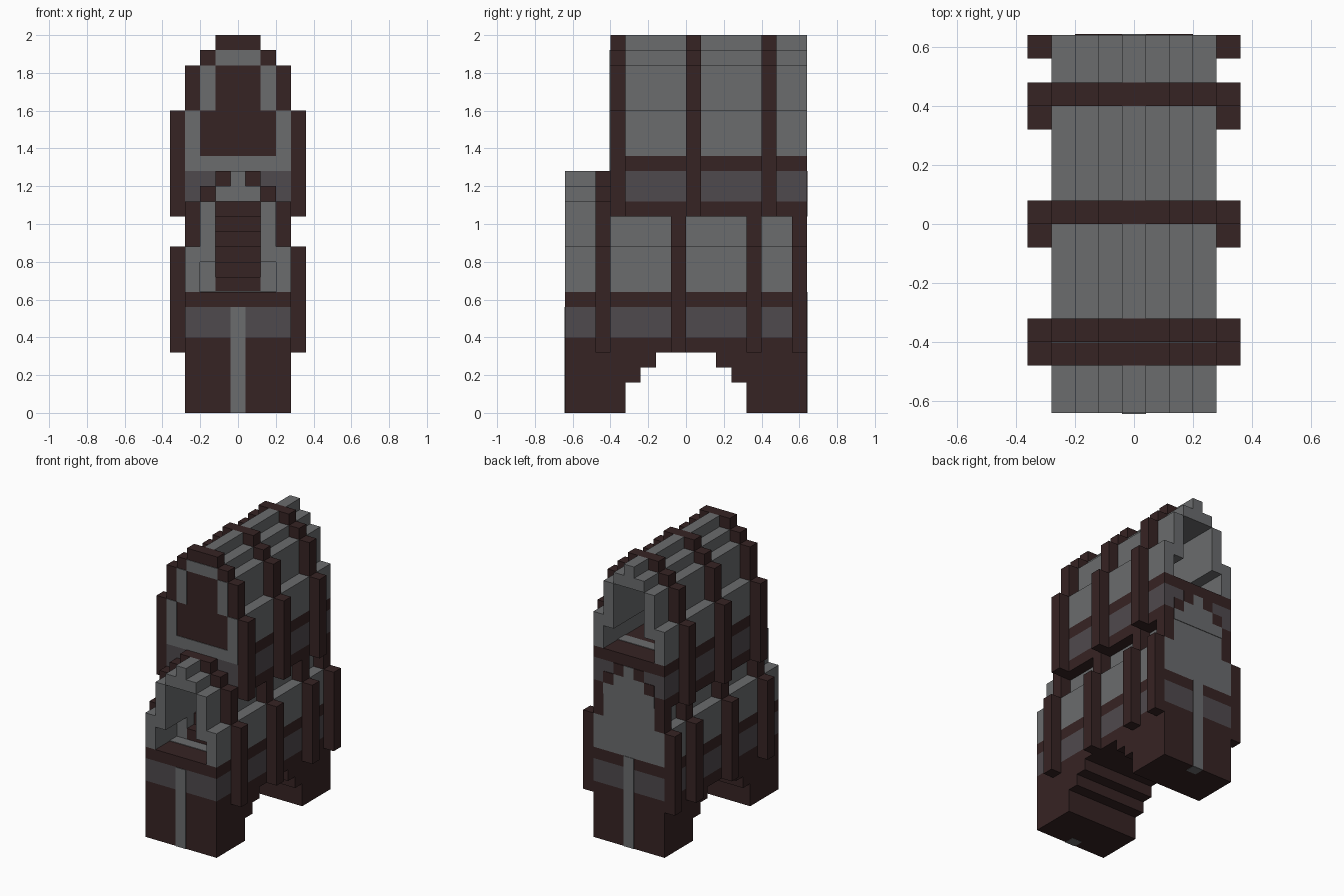
import bpy

default = bpy.data.objects.get("Cube")
if default:
    bpy.data.objects.remove(default, do_unlink=True)

U = 0.08    # one block
T = 0.004   # plate thickness


def material(name, rgb):
    m = bpy.data.materials.new(name)
    m.use_nodes = True
    m.diffuse_color = (*rgb, 1)
    m.node_tree.nodes["Principled BSDF"].inputs["Base Color"].default_value = (*rgb, 1)
    return m


STONE = material("grey stone", (0.145, 0.15, 0.155))
WOOD = material("dark brown wood", (0.037, 0.017, 0.017))
BAND = material("dull purple grey", (0.078, 0.068, 0.075))


def blocks(name, mat, boxes):
    """One object from boxes (x0, x1, y0, y1, z0, z1); x0 > 0 is mirrored."""
    verts, faces = [], []
    for x0, x1, y0, y1, z0, z1 in boxes:
        spans = [(x0, x1), (-x1, -x0)] if x0 > 0 else [(x0, x1)]
        for a, b in spans:
            n = len(verts)
            verts += [(x, y, z) for z in (z0, z1)
                      for x, y in ((a, y0), (b, y0), (b, y1), (a, y1))]
            faces += [(n + 3, n + 2, n + 1, n), (n + 4, n + 5, n + 6, n + 7)]
            faces += [(n + i, n + (i + 1) % 4, n + 4 + (i + 1) % 4, n + 4 + i)
                      for i in range(4)]
    mesh = bpy.data.meshes.new(name)
    mesh.from_pydata(verts, [], faces)
    mesh.materials.append(mat)
    obj = bpy.data.objects.new(name, mesh)
    bpy.context.collection.objects.link(obj)
    return obj


def rib(name, y, base, cut=None):
    """Stepped timber arch over a storey, optionally cut off at a height."""
    steps = [(.28, .36, 0, .56), (.20, .28, .56, .80),
             (.12, .20, .80, .88), (-.12, .12, .88, .96)]
    top = cut or base + 1
    blocks(name, WOOD, [(a, b, y, y + U, base + lo, min(base + hi, top))
                        for a, b, lo, hi in steps if base + lo < top])


def roof(name, y0, y1, floor, ridges):
    """Hollow stepped roof shell with ridge pieces between the ribs."""
    layers = [(.20, .28, 0, .24), (.12, .20, .16, .48), (-.12, .12, .48, .56)]
    parts = [(a, b, y0, y1, floor + lo, floor + hi) for a, b, lo, hi in layers]
    parts += [(-.04, .04, a, b, floor + .56, floor + .64) for a, b in ridges]
    blocks(name, STONE, parts)


# Legs and stepped arch
legs = [(-.28, .28, -.64, .64, .32, .40)]
for inner, lo, hi in ((.32, 0, .16), (.24, .16, .24), (.16, .24, .32)):
    legs += [(-.28, .28, -.64, -inner, lo, hi), (-.28, .28, inner, .64, lo, hi)]
blocks("arched_base", WOOD, legs)

# Lower storey
blocks("lower_band", BAND, [(-.28, .28, -.64, .64, .40, .56)])
blocks("lower_floor", WOOD, [(-.28, .28, -.64, .64, .56, .64)])
roof("lower_front_roof", -.64, -.40, .64, [(-.64, -.48)])
blocks("lower_side_walls", STONE, [(.20, .28, -.40, .56, .64, .88),
                                   (.12, .20, -.40, .56, .64, 1.04)])
rib("lower_front_rib", -.48, .32)
for i, y in enumerate((-.08, .32, .56)):
    rib(f"lower_rib_{i + 1}", y, .32, 1.04)
blocks("lower_back_wall", STONE, [(-.28, .28, .56, .64, .64, .88),
                                  (-.20, .20, .56, .64, .88, 1.04)])

# Upper storey floor, open around the stairs
for name, mat, z0, z1 in (("upper_sill", WOOD, 1.04, 1.12),
                          ("upper_band", BAND, 1.12, 1.28),
                          ("upper_floor", WOOD, 1.28, 1.36)):
    blocks(name, mat, [(.12, .28, -.32, .32, z0, z1),
                       (-.28, .28, -.40, -.32, z0, z1),
                       (-.28, .28, .32, .64, z0, z1)])

# Upper roof, ribs and closed front gable
roof("upper_roof", -.32, .64, 1.36, [(-.32, 0), (.08, .40), (.48, .64)])
for i, y in enumerate((-.40, 0, .40)):
    rib(f"upper_rib_{i + 1}", y, 1.04)
blocks("upper_front_wall", WOOD, [(-.28, .28, -.40, -.32, 1.36, 1.60),
                                  (-.20, .20, -.40, -.32, 1.60, 1.84),
                                  (-.12, .12, -.40, -.32, 1.84, 1.92)])
f = -.40 - T
blocks("upper_front_frame", STONE, [(-.28, .28, f, -.40, 1.28, 1.36),
                                    (.20, .28, f, -.40, 1.36, 1.60),
                                    (.12, .20, f, -.40, 1.60, 1.84),
                                    (-.12, .12, f, -.40, 1.84, 1.92)])

# Staircase between the floors
blocks("stairs", WOOD, [(-.12, .12, -.40 + i * U, -.40 + (i + 1) * U, .64, .72 + i * U)
                        for i in range(9)])

# Stone strips on floors, ends and undersides
blocks("floor_strips", STONE, [(-.20, .20, -.48, -.40, .64, .64 + T),
                               (-.20, .20, .40, .48, 1.36, 1.36 + T)])
blocks("end_strips", STONE, [(-.04, .04, -.64 - T, -.64, 0, .56),
                             (-.04, .04, .64, .64 + T, 0, .64),
                             (-.04, .04, -.64, -.57, -.001, 0),
                             (-.04, .04, .57, .64, -.001, 0)])

# Back gable outline on the upper floor bands
blocks("back_gable_stone", STONE, [(-.20, .20, .64, .64 + T, 1.04, 1.12),
                                   (-.12, .12, .64, .64 + T, 1.12, 1.20),
                                   (-.04, .04, .64, .64 + T, 1.20, 1.28)])
blocks("back_gable_trim", WOOD, [(.12, .20, .64, .64 + T, 1.12, 1.20),
                                 (.04, .12, .64, .64 + T, 1.20, 1.28)])
